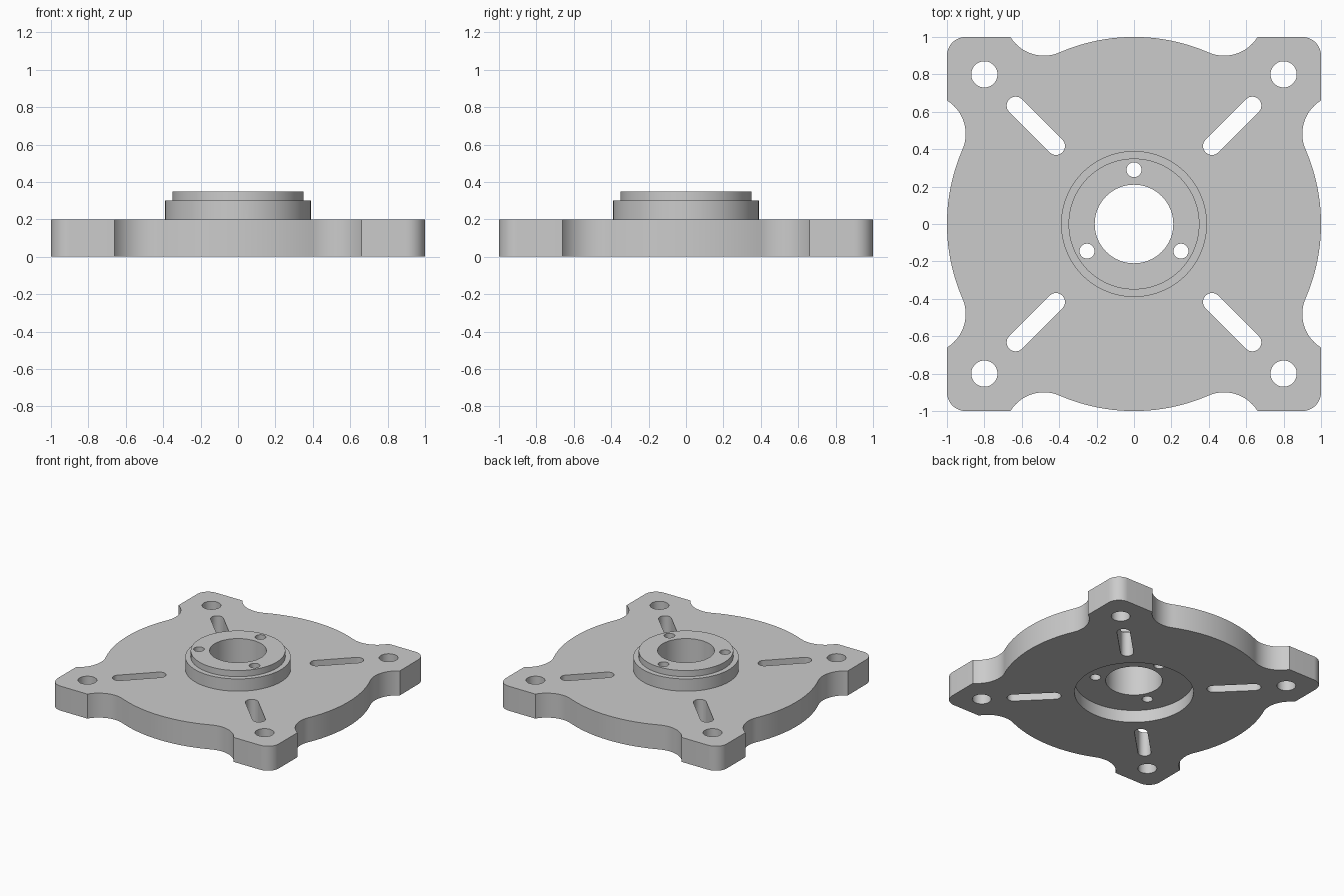
import bpy, bmesh
from math import sin, cos, pi, atan2, acos, sqrt
from mathutils import Vector, Matrix

if "Cube" in bpy.data.objects:
    bpy.data.objects.remove(bpy.data.objects["Cube"], do_unlink=True)

metal = bpy.data.materials.new("plain grey metal")
metal.use_nodes = True
grey = (0.6, 0.6, 0.6, 1)
metal.diffuse_color = grey
metal.node_tree.nodes["Principled BSDF"].inputs["Base Color"].default_value = grey


def arc(cx, cy, r, a0, a1, n):
    """Points along an arc, both ends included."""
    steps = [a0 + (a1 - a0) * i / n for i in range(n + 1)]
    return [Vector((cx + r * cos(a), cy + r * sin(a))) for a in steps]


def circle(cx, cy, r, n=64):
    return arc(cx, cy, r, 0, 2 * pi, n)[:-1]


def prism(name, outline, z0, z1):
    """Extrude a closed counter-clockwise outline from z0 to z1."""
    bm = bmesh.new()
    face = bm.faces.new([bm.verts.new((p.x, p.y, z0)) for p in outline])
    top = bmesh.ops.extrude_face_region(bm, geom=[face])["geom"]
    bmesh.ops.translate(bm, vec=(0, 0, z1 - z0),
                        verts=[v for v in top if isinstance(v, bmesh.types.BMVert)])
    bmesh.ops.recalc_face_normals(bm, faces=bm.faces)
    mesh = bpy.data.meshes.new(name)
    bm.to_mesh(mesh)
    bm.free()
    mesh.materials.append(metal)
    ob = bpy.data.objects.new(name, mesh)
    bpy.context.collection.objects.link(ob)
    return ob


def combine(target, other, operation):
    """Apply a boolean and discard the helper."""
    other.hide_render = True
    mod = target.modifiers.new(operation, "BOOLEAN")
    mod.operation, mod.solver, mod.object = operation, "EXACT", other
    bpy.context.view_layer.objects.active = target
    bpy.ops.object.modifier_apply(modifier=mod.name)
    bpy.data.objects.remove(other, do_unlink=True)


# Plate outline: bulging sides, tangent notches and rounded corners
notch_r, corner_r = 0.21, 0.1
far = 0.9 + notch_r
near = sqrt((1 + notch_r) ** 2 - far ** 2)
tangent = atan2(near, far)
lip = pi - acos((far - 1) / notch_r)
quarter = arc(0, 0, 1, -tangent, tangent, 32)[1:-1]
quarter += arc(far, near, notch_r, pi + tangent, lip, 20)
quarter += arc(1 - corner_r, 1 - corner_r, corner_r, 0, pi / 2, 12)
quarter += arc(near, far, notch_r, pi / 2 - lip, -pi / 2 - tangent, 20)
outline = [Matrix.Rotation(k * pi / 2, 2) @ p for k in range(4) for p in quarter]
flange = prism("flange_plate", outline, 0, 0.2)

# Stepped hub on top
combine(flange, prism("hub", circle(0, 0, 0.39, 96), 0.15, 0.3), "UNION")
combine(flange, prism("hub_step", circle(0, 0, 0.35, 96), 0.25, 0.35), "UNION")

# Recess underneath and central bore
combine(flange, prism("recess_cutter", circle(0, 0, 0.44, 96), -0.1, 0.1), "DIFFERENCE")
combine(flange, prism("bore_cutter", circle(0, 0, 0.21, 96), -0.2, 0.5), "DIFFERENCE")

# Three small hub holes
for k in range(3):
    a = pi / 2 + k * 2 * pi / 3
    hole = circle(0.29 * cos(a), 0.29 * sin(a), 0.04, 32)
    combine(flange, prism("hub_hole_cutter", hole, -0.2, 0.5), "DIFFERENCE")

# Corner holes and diagonal slots
slot_r = 0.048
slot = arc(0.895, 0, slot_r, -pi / 2, pi / 2, 16)
slot += arc(0.59, 0, slot_r, pi / 2, 3 * pi / 2, 16)
for k in range(4):
    turn = Matrix.Rotation(pi / 4 + k * pi / 2, 2)
    c = turn @ Vector((0.8 * sqrt(2), 0))
    combine(flange, prism("corner_hole_cutter", circle(c.x, c.y, 0.07, 48), -0.2, 0.5), "DIFFERENCE")
    combine(flange, prism("slot_cutter", [turn @ p for p in slot], -0.2, 0.5), "DIFFERENCE")

# Smooth curved walls, sharp rims
bpy.ops.object.select_all(action="DESELECT")
flange.select_set(True)
bpy.context.view_layer.objects.active = flange
bpy.ops.object.shade_smooth_by_angle(angle=pi / 6)
